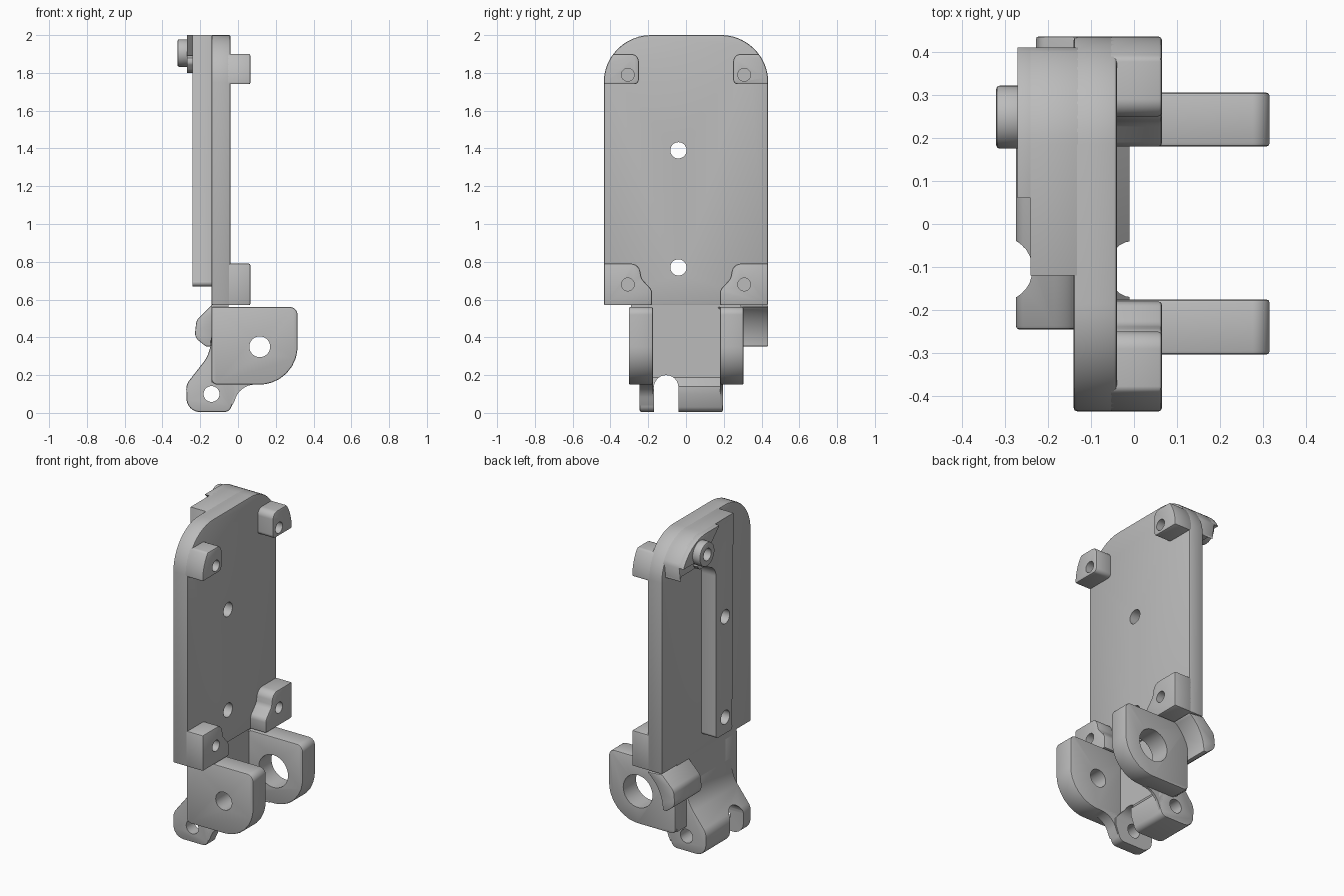
import bpy, bmesh
from math import sin, cos, radians, tan
from mathutils import Vector

cube = bpy.data.objects.get("Cube")
if cube:
    bpy.data.objects.remove(cube, do_unlink=True)

grey = bpy.data.materials.new("plain grey")
grey.use_nodes = True
COLOUR = (0.5, 0.5, 0.5, 1)
grey.diffuse_color = COLOUR
grey.node_tree.nodes["Principled BSDF"].inputs["Base Color"].default_value = COLOUR


def arc(u, v, r, start, end, n=12):
    angles = [radians(start + (end - start) * i / n) for i in range(n + 1)]
    return [(u + r * cos(a), v + r * sin(a)) for a in angles]


def rounded(points, n=8):
    """Polygon whose corners (u, v, radius) become fillets."""
    out = []
    for i, p in enumerate(points):
        c = Vector(p[:2])
        r = p[2] if len(p) > 2 else 0
        if not r:
            out.append(tuple(c))
            continue
        d1 = (Vector(points[i - 1][:2]) - c).normalized()
        d2 = (Vector(points[(i + 1) % len(points)][:2]) - c).normalized()
        half = d1.angle(d2) / 2
        centre = c + (d1 + d2).normalized() * (r / sin(half))
        a = c + d1 * (r / tan(half)) - centre
        b = c + d2 * (r / tan(half)) - centre
        for k in range(n + 1):
            t = k / n
            w = (a * (1 - t) + b * t).normalized() * r
            out.append(tuple(centre + w))
    return out


def apply(ob, mod):
    bpy.context.view_layer.objects.active = ob
    bpy.ops.object.modifier_apply(modifier=mod.name)


def prism(name, outline, axis, a, b, bevel=0.008):
    """Extrude a (y, z) outline along x, or an (x, z) outline along y."""
    def place(u, v, w):
        return (w, u, v) if axis == "x" else (u, w, v)
    bm = bmesh.new()
    face = bm.faces.new([bm.verts.new(place(u, v, a)) for u, v in outline])
    moved = bmesh.ops.extrude_face_region(bm, geom=[face])["geom"]
    shift = Vector(place(0, 0, b - a))
    bmesh.ops.translate(bm, verts=[g for g in moved if isinstance(g, bmesh.types.BMVert)], vec=shift)
    bmesh.ops.recalc_face_normals(bm, faces=bm.faces)
    mesh = bpy.data.meshes.new(name)
    bm.to_mesh(mesh)
    bm.free()
    mesh.materials.append(grey)
    ob = bpy.data.objects.new(name, mesh)
    bpy.context.collection.objects.link(ob)
    if bevel:
        mod = ob.modifiers.new("edge", "BEVEL")
        mod.width, mod.segments, mod.angle_limit = bevel, 2, radians(40)
        apply(ob, mod)
    return ob


def cut(ob, outline, axis, a, b):
    cutter = prism("cutter", outline, axis, a, b, 0)
    cutter.hide_render = True
    mod = ob.modifiers.new("cut", "BOOLEAN")
    mod.operation, mod.solver, mod.object = "DIFFERENCE", "EXACT", cutter
    apply(ob, mod)
    bpy.data.objects.remove(cutter, do_unlink=True)


def hole(ob, u, v, r, axis, a, b):
    cut(ob, arc(u, v, r, 0, 350, 35), axis, a, b)


def mirror(outline, side):
    return [(u * side, v) for u, v in outline]


parts = []
TOP_ARC = arc(0.185, 1.75, 0.25, 0, 90)
SCREWS_Y = 0.308

# Main plate with rounded top corners
plate = prism("main_plate", [(-0.435, 0.57), (0.435, 0.57)] + TOP_ARC + mirror(TOP_ARC, -1)[::-1],
              "x", -0.14, -0.04)
parts.append(plate)

# Raised rib on the back of the plate, turning into an arm at the top
shoulder = arc(0.185, 1.75, 0.25, 26, 90)
rib_outline = rounded([(-0.12, 0.67, 0.02), (0.05, 0.67, 0.02), (0.05, 1.72, 0.08),
                       (0.2, 1.8, 0.08), (0.41, 1.8, 0.02)]) + shoulder + [(-0.12, 2.0)]
rib = prism("back_rib", rib_outline, "x", -0.24, -0.13)
parts.append(rib)
for z in (0.77, 1.39):
    for ob in (plate, rib):
        hole(ob, -0.04, z, 0.043, "x", -0.4, 0.1)

# Pin pad and pin
pad_outline = rounded([(0.06, 1.93, 0.03), (0.17, 1.8, 0.06), (0.41, 1.8, 0.03)]) + shoulder + [(0.06, 2.0)]
pad = prism("pin_pad", pad_outline, "x", -0.27, -0.23)
pin = prism("pin", arc(0.248, 1.905, 0.073, 0, 350, 35), "x", -0.32, -0.25)
for ob in (pad, pin):
    hole(ob, 0.248, 1.905, 0.037, "x", -0.4, -0.245)
    parts.append(ob)

# Screw bosses on the four corners
upper = [(0.435, 1.74)] + arc(0.185, 1.75, 0.25, 0, 36.9) + rounded(
    [(0.385, 1.9), (0.25, 1.9, 0.04), (0.25, 1.74, 0.025), (0.435, 1.74)])[1:-1]
lower = rounded([(0.435, 0.57), (0.435, 0.79), (0.25, 0.79, 0.05), (0.235, 0.71, 0.05),
                 (0.18, 0.65, 0.04), (0.18, 0.57)])
for side, word in ((1, "rear"), (-1, "front")):
    for outline, level, z in ((upper, "upper", 1.79), (lower, "lower", 0.68)):
        boss = prism(f"{word}_{level}_boss", mirror(outline, side), "x", -0.06, 0.065)
        hole(boss, side * SCREWS_Y, z, 0.034, "x", -0.03, 0.2)
        parts.append(boss)

# Wall between the ears
wall = prism("lower_wall", rounded([(-0.29, 0.16), (0.29, 0.16), (0.29, 0.58), (-0.29, 0.58)]),
             "x", -0.14, -0.05, 0)
parts.append(wall)

# Pair of pivot ears, the rear one with the wider bore
ear_outline = rounded([(-0.14, 0.15, 0.03), (0.315, 0.15, 0.2), (0.315, 0.56, 0.04), (-0.14, 0.56)])
for word, a, b, r in (("front", -0.303, -0.175, 0.055), ("rear", 0.18, 0.305, 0.1)):
    ear = prism(f"{word}_ear", ear_outline, "y", a, b)
    hole(ear, 0.115, 0.35, r, "y", a - 0.1, b + 0.1)
    parts.append(ear)

# Foot with cross hole and slot
foot_outline = rounded([(-0.135, 0.47), (-0.15, 0.31, 0.2), (-0.275, 0.15, 0.08), (-0.27, 0.005, 0.07),
                        (-0.045, 0.005, 0.04), (-0.01, 0.1), (-0.01, 0.14), (-0.06, 0.2), (-0.06, 0.47)])
foot = prism("foot", foot_outline, "y", -0.245, 0.195)
slot = [(-0.17, -0.1)] + [(-0.04, -0.1)] + arc(-0.105, 0.135, 0.065, 0, 180)
hole(foot, -0.14, 0.1, 0.042, "y", -0.5, 0.5)
for ob in (foot, wall):
    cut(ob, slot, "x", -0.5, 0.5)
parts.append(foot)

# Webs joining the foot to the ears
for word, a, b in (("front", -0.245, -0.175), ("rear", 0.18, 0.195)):
    web = [(-0.06, 0.17), (-0.03, 0.04)] + arc(0.09, 0.04, 0.11, 165, 90, 8) + [(0.09, 0.17)]
    parts.append(prism(f"{word}_web", web, "y", a, b, 0))

# Curved lug hanging under the rear corner, hollowed around the pivot
bore = arc(0.115, 0.35, 0.26, 126, 178)
lug_outline = bore + rounded([(-0.145, 0.352), (-0.17, 0.352, 0.02), (-0.23, 0.4, 0.05),
                              (-0.22, 0.49, 0.05), (-0.14, 0.57)])
parts.append(prism("rear_lug", lug_outline, "y", 0.17, 0.435, 0.005))

for ob in parts:
    bpy.ops.object.select_all(action="DESELECT")
    ob.select_set(True)
    bpy.context.view_layer.objects.active = ob
    bpy.ops.object.shade_smooth_by_angle(angle=radians(35))
